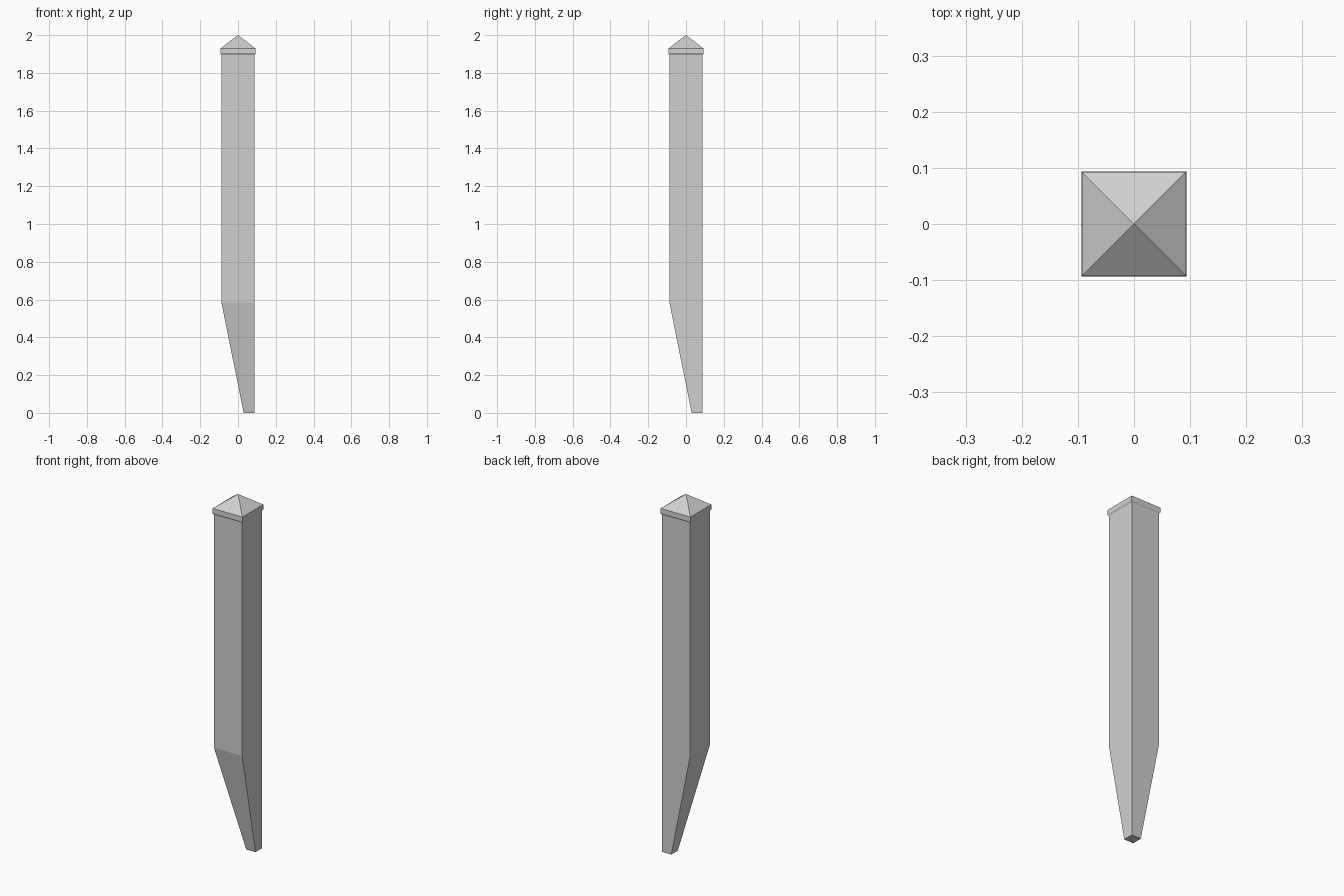
import bpy
import bmesh

default = bpy.data.objects.get("Cube")
if default:
    bpy.data.objects.remove(default, do_unlink=True)

grey = bpy.data.materials.new("stone_grey")
grey.use_nodes = True
colour = (0.63, 0.63, 0.63, 1)
grey.diffuse_color = colour
grey.node_tree.nodes["Principled BSDF"].inputs["Base Color"].default_value = colour


def square_loft(name, sections, apex=None):
    """Skin square sections (low, high, z), closed below, flat or pointed above."""
    bm = bmesh.new()
    rings = []
    for lo, hi, z in sections:
        corners = [(lo, lo), (hi, lo), (hi, hi), (lo, hi)]
        rings.append([bm.verts.new((x, y, z)) for x, y in corners])
    bm.faces.new(rings[0][::-1])
    for low, high in zip(rings, rings[1:]):
        for i in range(4):
            j = (i + 1) % 4
            bm.faces.new((low[i], low[j], high[j], high[i]))
    if apex is None:
        bm.faces.new(rings[-1])
    else:
        tip = bm.verts.new((0, 0, apex))
        for i in range(4):
            bm.faces.new((rings[-1][i], rings[-1][(i + 1) % 4], tip))
    bmesh.ops.recalc_face_normals(bm, faces=bm.faces)
    mesh = bpy.data.meshes.new(name)
    bm.to_mesh(mesh)
    bm.free()
    mesh.materials.append(grey)
    obj = bpy.data.objects.new(name, mesh)
    bpy.context.collection.objects.link(obj)
    return obj


HALF = 0.088   # post half width
RIM = 0.0935   # cap half width

# Straight shaft whose foot tapers on the front and right sides only
square_loft("post", [(0.03, HALF, 0), (-HALF, HALF, 0.585), (-HALF, HALF, 1.9)])

# Thin overhanging cap with a chamfered underside and pyramid top
square_loft("cap", [(-HALF, HALF, 1.895), (-RIM, RIM, 1.904), (-RIM + 0.001, RIM - 0.001, 1.93)], apex=2.0)
